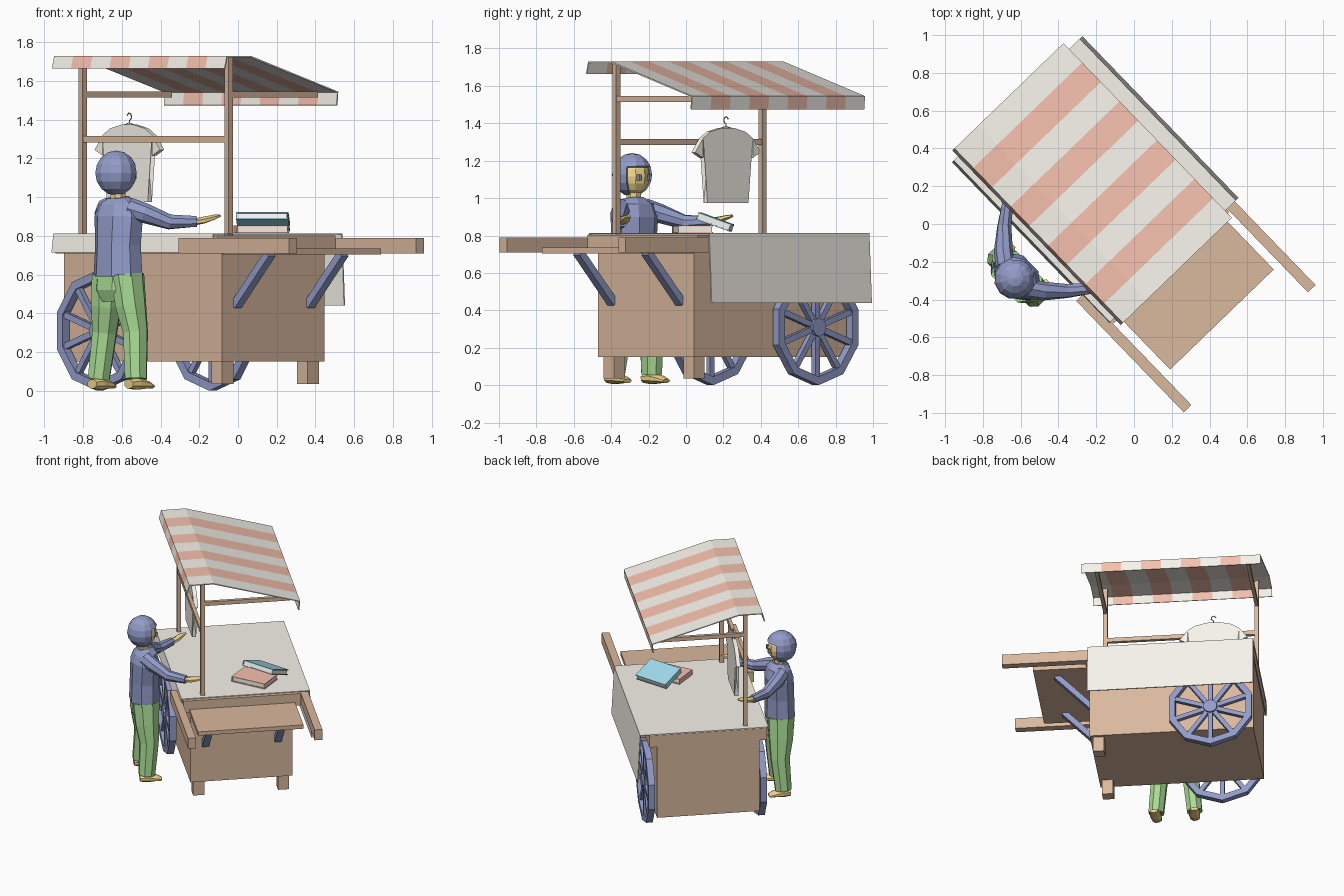
import bpy, bmesh, math
from mathutils import Vector, Matrix

if "Cube" in bpy.data.objects:
    bpy.data.objects.remove(bpy.data.objects["Cube"])

# Everything is built along the cart's own axes, then turned to its final heading
HEADING = math.radians(-46)
CY = -0.018                      # cart centre line


def mat(name, rgb):
    m = bpy.data.materials.new(name)
    m.diffuse_color = (*rgb, 1)
    m.use_nodes = True
    m.node_tree.nodes["Principled BSDF"].inputs["Base Color"].default_value = m.diffuse_color
    return m


WOOD = mat("wood", (.70, .48, .34))
NAVY = mat("navy", (.29, .33, .58))
CREAM = mat("cream", (.93, .90, .83))
RED = mat("coral", (.91, .53, .42))
GREEN = mat("green", (.40, .72, .30))
SKIN = mat("skin", (.87, .66, .25))
BLUE = mat("light_blue", (.36, .72, .86))


def finish(name, bm, *mats, thick=0):
    bmesh.ops.recalc_face_normals(bm, faces=bm.faces)
    me = bpy.data.meshes.new(name)
    bm.to_mesh(me)
    bm.free()
    ob = bpy.data.objects.new(name, me)
    bpy.context.collection.objects.link(ob)
    for m in mats:
        me.materials.append(m)
    ob.rotation_euler.z = HEADING
    if thick:
        s = ob.modifiers.new("thickness", 'SOLIDIFY')
        s.thickness = thick
        s.offset = 0
    return ob


def add_box(bm, center, size, rot=Matrix()):
    bmesh.ops.create_cube(bm, size=1, matrix=Matrix.Translation(center) @ rot @ Matrix.Diagonal((*size, 1)))


def box(name, lo, hi, m):
    bm = bmesh.new()
    lo, hi = Vector(lo), Vector(hi)
    add_box(bm, (lo + hi) / 2, hi - lo)
    return finish(name, bm, m)


def beam(name, a, b, w, h, m):
    a, b = Vector(a), Vector(b)
    bm = bmesh.new()
    rot = (b - a).to_track_quat('Z', 'Y').to_matrix().to_4x4()
    add_box(bm, (a + b) / 2, (w, h, (b - a).length), rot)
    return finish(name, bm, m)


def loft(name, rings, sides, m):
    """rings: (x, y, z, radius across, radius deep), swept along their centres"""
    bm = bmesh.new()
    pts = [Vector(r[:3]) for r in rings]
    loops = []
    for i, r in enumerate(rings):
        t = (pts[min(i + 1, len(pts) - 1)] - pts[max(i - 1, 0)]).normalized()
        s = Vector((1, 0, 0))
        s = (s - t * s.dot(t)).normalized()
        u = t.cross(s)
        angs = [2 * math.pi * (k + .5) / sides for k in range(sides)]
        loops.append([bm.verts.new(pts[i] + s * math.cos(a) * r[3] + u * math.sin(a) * r[4]) for a in angs])
    for A, B in zip(loops, loops[1:]):
        for k in range(sides):
            n = (k + 1) % sides
            bm.faces.new((A[k], A[n], B[n], B[k]))
    bm.faces.new(loops[0])
    bm.faces.new(loops[-1])
    return finish(name, bm, m)


def sheet(name, profile, x0, x1, n, mats, thick):
    """cloth with a (y, z) profile, in n strips of alternating colour"""
    bm = bmesh.new()
    cols = [[bm.verts.new((x0 + (x1 - x0) * i / n, y, z)) for y, z in profile] for i in range(n + 1)]
    for i in range(n):
        for j in range(len(profile) - 1):
            f = bm.faces.new((cols[i][j], cols[i + 1][j], cols[i + 1][j + 1], cols[i][j + 1]))
            f.material_index = i % len(mats)
    return finish(name, bm, *mats, thick=thick)


def wheel(name, y):
    bm = bmesh.new()
    n, ro, ri, t, c = 10, .31, .265, .024, Vector((-.59, y, .31))
    ring = []
    for k in range(n):
        a = 2 * math.pi * k / n - math.pi / 2
        d = Vector((math.cos(a), 0, math.sin(a)))
        ring.append([bm.verts.new(c + d * r + Vector((0, o, 0))) for r, o in ((ro, -t), (ro, t), (ri, t), (ri, -t))])
    for k in range(n):
        A, B = ring[k], ring[(k + 1) % n]
        for j in range(4):
            bm.faces.new((A[j], B[j], B[(j + 1) % 4], A[(j + 1) % 4]))
    for k in range(n):
        a = 2 * math.pi * k / n - math.pi / 2
        add_box(bm, c + Vector((math.cos(a), 0, math.sin(a))) * .15, (.25, .03, .032), Matrix.Rotation(-a, 4, 'Y'))
    bmesh.ops.create_cone(bm, cap_ends=True, segments=n, radius1=.05, radius2=.05, depth=.06,
                          matrix=Matrix.Translation(c) @ Matrix.Rotation(math.pi / 2, 4, 'X'))
    return finish(name, bm, NAVY)


# Cart body, table slab and fold-out shelf
box("cart_body", (-.893, -.388, .15), (.281, .351, .71), WOOD)
box("table_slab", (-.90, CY - .425, .71), (.305, CY + .425, .803), WOOD)
box("shelf", (.30, -.398, .705), (.687, .365, .735), WOOD)

# Mirrored parts: handles, legs, shelf braces, wheels
for s, tag in ((-1, "near"), (1, "far")):
    y = CY + s * .457
    box(f"handle_{tag}", (.08, y - .028, .708), (.90, y + .028, .79), WOOD)
    y = CY + s * .307
    box(f"leg_{tag}", (.18, y - .04, .035), (.26, y + .04, .16), WOOD)
    y = CY + s * .262
    beam(f"shelf_brace_{tag}", (.275, y, .44), (.53, y, .71), .05, .04, NAVY)
    wheel(f"wheel_{tag}", CY + s * .405)
box("axle", (-.61, CY - .41, .29), (-.57, CY + .41, .33), NAVY)

# Cloth draped over the table
sheet("table_cloth", [(-.462, .715), (-.45, .81), (.472, .81), (.49, .44)], -.905, .285, 1, [CREAM], .008)

# Canopy frame
PY = -.293
for x, tag in ((-.851, "back"), (.235, "front")):
    box(f"post_{tag}", (x - .015, PY - .015, .80), (x + .015, PY + .015, 1.722), WOOD)
    box(f"canopy_arm_{tag}", (x - .013, PY, 1.515), (x + .013, .335, 1.545), WOOD)
box("hanging_rail", (-.851, PY - .013, 1.283), (.235, PY + .013, 1.315), WOOD)

# Striped canopy with a valance front and back
sheet("canopy", [(-.418, 1.665), (-.403, 1.726), (-.23, 1.726), (.393, 1.543), (.386, 1.475)],
      -.948, .336, 9, [CREAM, RED], .008)

# Hanging shirt
half = [(.045, 1.375), (.13, 1.355), (.185, 1.32), (.243, 1.245), (.185, 1.215), (.145, 1.26), (.152, .975)]
outline = [(0, 1.325)] + half + [(-x, z) for x, z in reversed(half)]
SX, SY = -.544, -.255
bm = bmesh.new()
bm.faces.new([bm.verts.new((SX + x, SY, z)) for x, z in outline])
bmesh.ops.triangulate(bm, faces=bm.faces)
finish("shirt", bm, CREAM, thick=.03)


# Hanger
def wire(name, pts, r):
    cu = bpy.data.curves.new(name, 'CURVE')
    cu.dimensions = '3D'
    cu.bevel_depth = r
    cu.bevel_resolution = 0
    sp = cu.splines.new('POLY')
    sp.points.add(len(pts) - 1)
    for p, (x, z) in zip(sp.points, pts):
        p.co = (SX + x, SY, z, 1)
    ob = bpy.data.objects.new(name, cu)
    bpy.context.collection.objects.link(ob)
    cu.materials.append(WOOD)
    ob.rotation_euler.z = HEADING


wire("hanger_hook", [(0, 1.37), (0, 1.395), (.017, 1.41), (.012, 1.43), (-.005, 1.435), (-.017, 1.422)], .004)
wire("hanger_bar", [(-.13, 1.345), (-.04, 1.368), (0, 1.378), (.04, 1.368), (.13, 1.345)], .008)


# Books: two covers, a spine and the pages
def book(name, loc, rot, m):
    for part, parts, mm in (("cover", [((0, 0, .017), (.27, .19, .006)), ((0, 0, -.017), (.27, .19, .006)),
                                       ((-.132, 0, 0), (.006, .19, .034))], m),
                            ("pages", [((0, 0, 0), (.255, .18, .03))], CREAM)):
        bm = bmesh.new()
        for c, s in parts:
            add_box(bm, c, s)
        ob = finish(f"{name}_{part}", bm, mm)
        ob.location = loc
        ob.rotation_euler = rot


book("red_book", (.12, .035, .834), (0, 0, math.radians(6)), RED)
book("blue_book", (.13, .155, .873), (math.radians(-20), 0, math.radians(-3)), BLUE)

# Seller: torso, limbs
PX, QY = -.23, -.64
loft("torso", [(PX, QY, .59, .15, .11), (PX, QY, .75, .138, .105), (PX, QY + .005, .90, .15, .105),
               (PX, QY + .005, .965, .125, .085), (PX, QY, 1.0, .06, .055)], 8, NAVY)
loft("hips", [(PX, QY, .62, .14, .10), (PX, QY, .52, .15, .105), (PX, QY, .46, .10, .08)], 8, GREEN)
loft("neck", [(PX, QY, .98, .042, .042), (PX, QY, 1.06, .04, .04)], 8, SKIN)
for s, tag in ((-1, "left"), (1, "right")):
    loft(f"leg_{tag}_trousers", [(PX + s * .07, QY, .60, .075, .10), (PX + s * .09, QY + .005, .44, .075, .09),
                                 (PX + s * .115, QY + .015, .30, .062, .072),
                                 (PX + s * .138, QY - .005, .06, .058, .062)], 8, GREEN)
    loft(f"foot_{tag}", [(PX + s * .136, QY - .055, .035, .035, .025), (PX + s * .138, QY, .037, .043, .034),
                         (PX + s * .142, QY + .07, .030, .042, .020), (PX + s * .145, QY + .10, .022, .03, .012)],
         8, SKIN)
    loft(f"arm_{tag}", [(PX + s * .085, QY - .005, .945, .05, .055), (PX + s * .15, -.595, .918, .05, .052),
                        (PX + s * .24, -.50, .872, .038, .04), (PX + s * .325, -.39, .875, .03, .03)], 8, NAVY)
    loft(f"hand_{tag}", [(PX + s * .32, -.395, .873, .022, .018), (PX + s * .345, -.355, .882, .032, .018),
                         (PX + s * .375, -.31, .897, .026, .013), (PX + s * .385, -.28, .905, .012, .007)], 6, SKIN)
    # Eyes
    box(f"eye_{tag}", (PX + s * .036 - .009, QY + .072, 1.095), (PX + s * .036 + .009, QY + .09, 1.125), NAVY)

# Head, and hair open around the face
bm = bmesh.new()
HM = Matrix.Translation((PX, QY - .005, 1.115))
bmesh.ops.create_uvsphere(bm, u_segments=10, v_segments=8, radius=1, matrix=HM @ Matrix.Diagonal((.088, .092, .10, 1)))
finish("head", bm, SKIN)
bm = bmesh.new()
bmesh.ops.create_uvsphere(bm, u_segments=12, v_segments=8, radius=1,
                          matrix=HM @ Matrix.Translation((0, -.008, .01)) @ Matrix.Diagonal((.104, .106, .11, 1)))
gone = [f for f in bm.faces if f.calc_center_median().z < 1.165 and f.calc_center_median().y > QY + .02]
bmesh.ops.delete(bm, geom=gone, context='FACES')
finish("hair", bm, NAVY, thick=.012)
